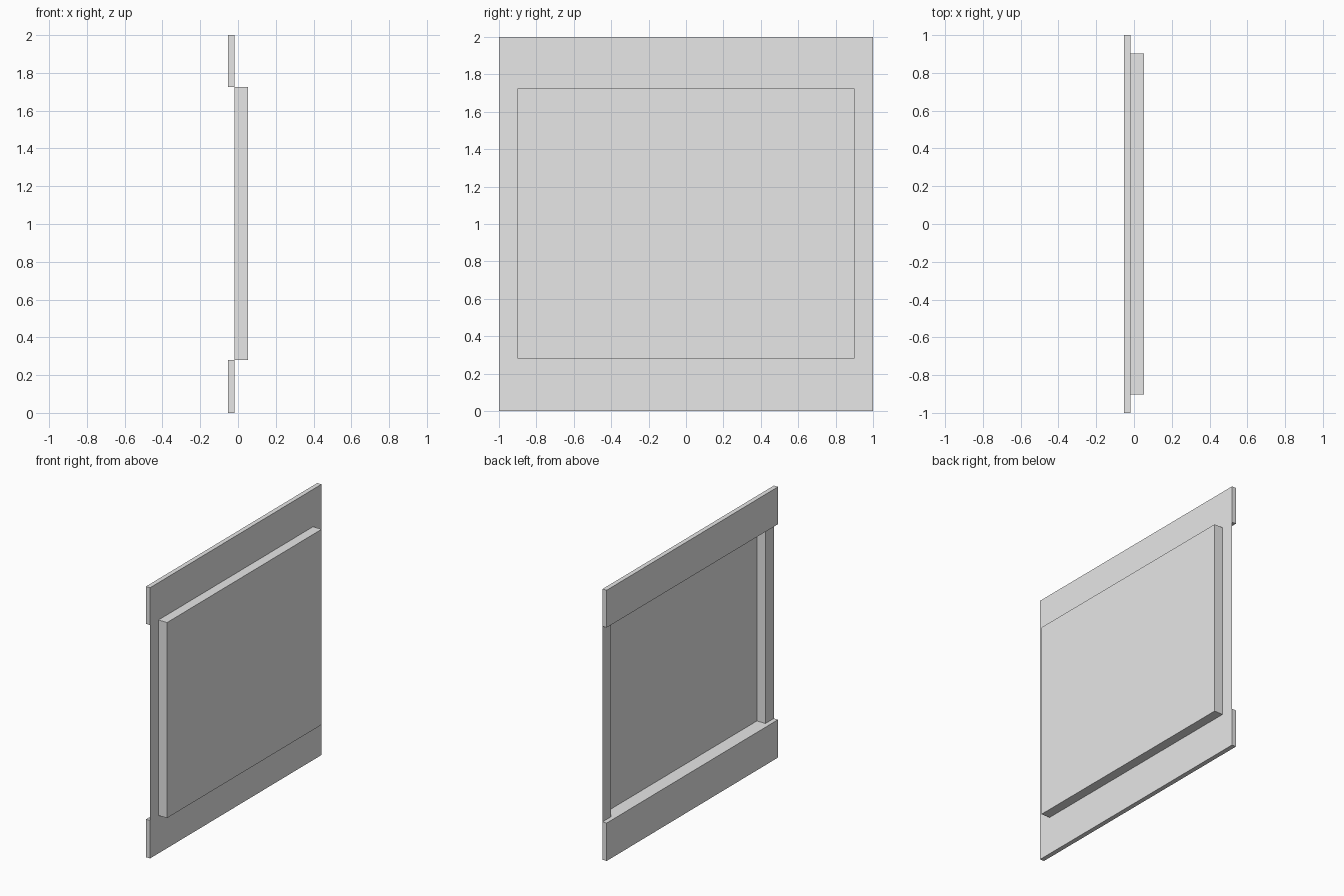
import bpy, bmesh

cube = bpy.data.objects.get("Cube")
if cube:
    bpy.data.objects.remove(cube, do_unlink=True)

BACK, SEAM, FACE = -0.052, -0.018, 0.052   # depths along x
LOW, HIGH = 0.28, 1.724                    # heights of the panel
WIDE, INNER = 1.0, 0.902                   # half widths along y

grey = bpy.data.materials.new("plain grey")
grey.use_nodes = True
COLOUR = (0.8, 0.8, 0.8, 1)
grey.diffuse_color = COLOUR
grey.node_tree.nodes["Principled BSDF"].inputs["Base Color"].default_value = COLOUR


def add_object(name, bm):
    mesh = bpy.data.meshes.new(name)
    bm.to_mesh(mesh)
    bm.free()
    mesh.materials.append(grey)
    bpy.context.collection.objects.link(bpy.data.objects.new(name, mesh))


def add_rail(name, bottom, top):
    bm = bmesh.new()
    bmesh.ops.create_cube(bm, size=1)
    bmesh.ops.scale(bm, vec=(SEAM - BACK, 2 * WIDE, top - bottom), verts=bm.verts)
    bmesh.ops.translate(bm, vec=((SEAM + BACK) / 2, 0, (bottom + top) / 2), verts=bm.verts)
    add_object(name, bm)


# Flat rails along the top and bottom
add_rail("bottom_rail", 0, LOW)
add_rail("top_rail", HIGH, 2)

# Folded sheet: flange, wall, raised face, wall, flange; open at the back
bm = bmesh.new()
profile = [(SEAM, -WIDE), (SEAM, -INNER), (FACE, -INNER),
           (FACE, INNER), (SEAM, INNER), (SEAM, WIDE)]
rows = [[bm.verts.new((x, y, z)) for x, y in profile] for z in (LOW, HIGH)]
lower, upper = rows
for i in range(len(profile) - 1):
    bm.faces.new((lower[i], lower[i + 1], upper[i + 1], upper[i]))

# Ledges closing the raised part above and below
bm.faces.new(lower[4:0:-1])
bm.faces.new(upper[1:5])
add_object("raised_panel", bm)
